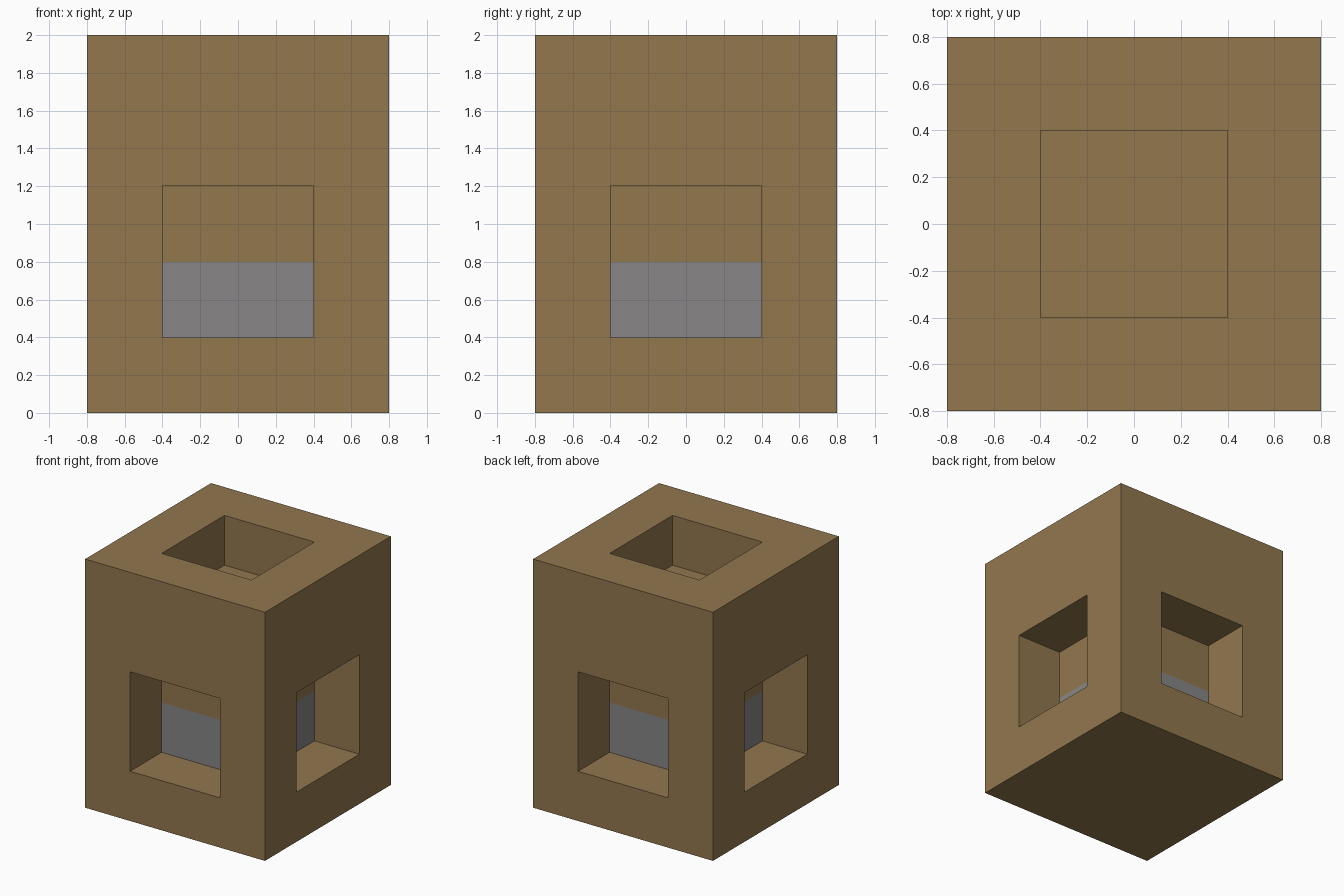
import bpy
import bmesh
from mathutils import Matrix, Vector

if "Cube" in bpy.data.objects:
    bpy.data.objects.remove(bpy.data.objects["Cube"], do_unlink=True)


def make_material(name, rgb):
    mat = bpy.data.materials.new(name)
    mat.use_nodes = True
    mat.diffuse_color = (*rgb, 1)
    mat.node_tree.nodes["Principled BSDF"].inputs["Base Color"].default_value = (*rgb, 1)
    return mat


brown = make_material("earth_brown", (0.287, 0.184, 0.076))
grey = make_material("stone_grey", (0.246, 0.238, 0.238))

HALF, HEIGHT = 0.8, 2.0
OPENING, DEPTH = 0.4, 0.4
SILL, GREY_TOP, LINTEL = 0.4, 0.8, 1.2

# Solid block standing on the ground
bm = bmesh.new()
bmesh.ops.create_cube(bm, size=1, matrix=Matrix.Translation((0, 0, HEIGHT / 2))
                      @ Matrix.Diagonal((2 * HALF, 2 * HALF, HEIGHT, 1)))


def slice_block(point, normal):
    bmesh.ops.bisect_plane(bm, geom=bm.verts[:] + bm.edges[:] + bm.faces[:],
                           plane_co=point, plane_no=normal)


# Edges outlining every opening
for side in (-OPENING, OPENING):
    slice_block((side, 0, 0), (1, 0, 0))
    slice_block((0, side, 0), (0, 1, 0))
for level in (SILL, GREY_TOP, LINTEL):
    slice_block((0, 0, level), (0, 0, 1))


def recess(direction):
    """Push the opening on one side of the block straight inward."""
    direction = Vector(direction)
    faces = []
    for face in bm.faces:
        face.normal_update()
        c = face.calc_center_median()
        across = [c[i] for i in (0, 1) if abs(direction[i]) < 0.5]
        if (face.normal.dot(direction) > 0.9
                and c.dot(direction) > HALF - 0.01
                and all(abs(a) < OPENING for a in across)
                and (direction.z > 0.5 or SILL < c.z < LINTEL)):
            faces.append(face)
    bmesh.ops.inset_region(bm, faces=faces, thickness=0, depth=0)
    verts = list({v for f in faces for v in f.verts})
    bmesh.ops.translate(bm, verts=verts, vec=-DEPTH * direction)
    return faces


# Pit in the top, then a window on each side with a grey lower pane
recess((0, 0, 1))
for direction in ((1, 0, 0), (-1, 0, 0), (0, 1, 0), (0, -1, 0)):
    for face in recess(direction):
        if face.calc_center_median().z < GREY_TOP:
            face.material_index = 1

bmesh.ops.recalc_face_normals(bm, faces=bm.faces[:])
mesh = bpy.data.meshes.new("block")
bm.to_mesh(mesh)
bm.free()
for mat in (brown, grey):
    mesh.materials.append(mat)
block = bpy.data.objects.new("recessed_block", mesh)
bpy.context.collection.objects.link(block)
